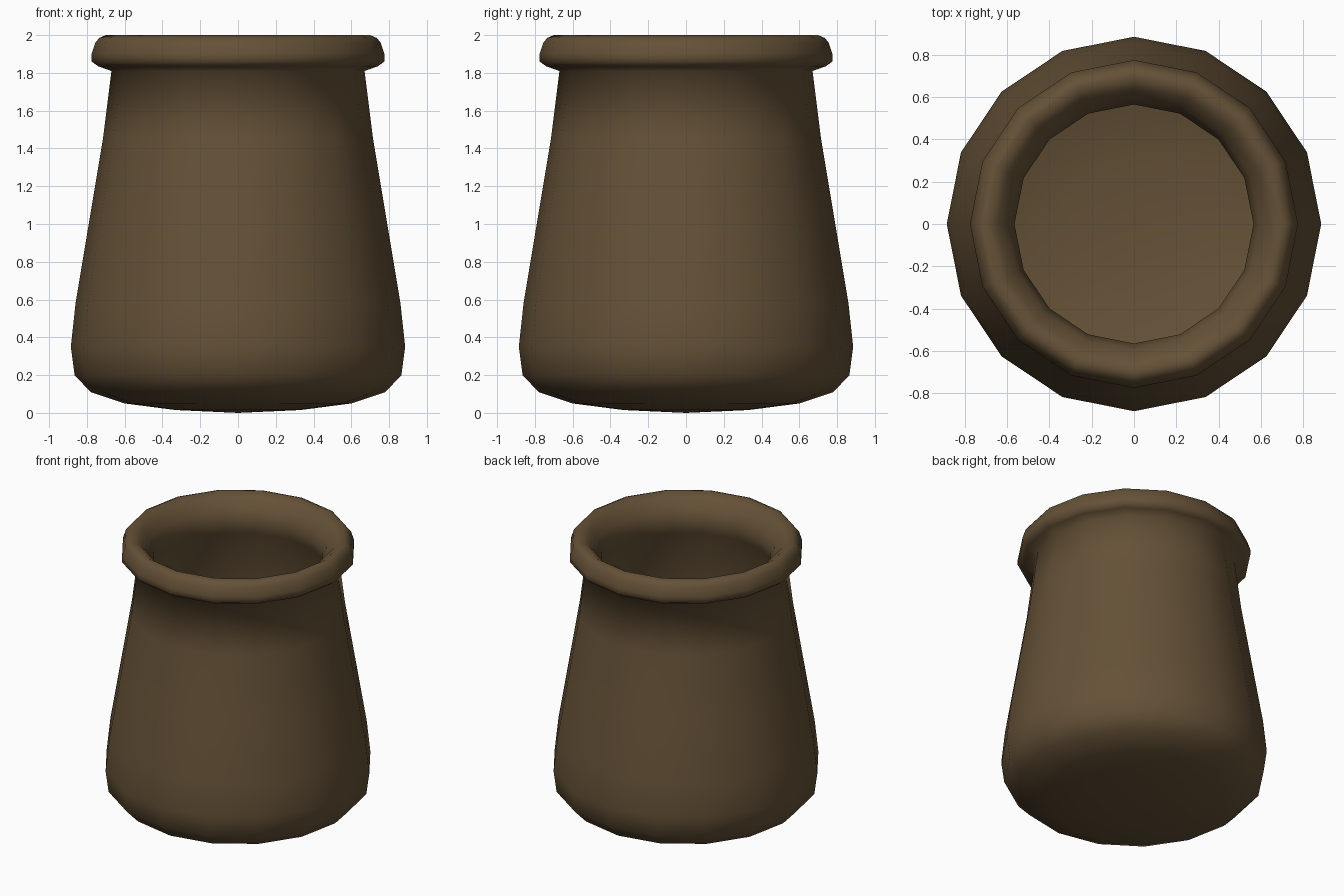
import bpy
import bmesh
from math import cos, sin, tau

cube = bpy.data.objects.get("Cube")
if cube:
    bpy.data.objects.remove(cube, do_unlink=True)

SIDES = 16


def make_material(name, rgb):
    mat = bpy.data.materials.new(name)
    mat.use_nodes = True
    mat.diffuse_color = (*rgb, 1)
    bsdf = mat.node_tree.nodes["Principled BSDF"]
    bsdf.inputs["Base Color"].default_value = (*rgb, 1)
    bsdf.inputs["Roughness"].default_value = 0.8
    return mat


def lathe(name, profile, mat):
    """Revolve (radius, height) points; zero-radius ends become poles."""
    bm = bmesh.new()
    rings = []
    for r, z in profile:
        count = SIDES if r > 0 else 1
        rings.append([bm.verts.new((r * cos(tau * i / SIDES), r * sin(tau * i / SIDES), z))
                      for i in range(count)])
    for a, b in zip(rings, rings[1:]):
        for i in range(SIDES):
            j = (i + 1) % SIDES
            corners = [a[i % len(a)], a[j % len(a)], b[j % len(b)], b[i % len(b)]]
            bm.faces.new(list(dict.fromkeys(corners)))
    bmesh.ops.recalc_face_normals(bm, faces=bm.faces)
    for face in bm.faces:
        face.smooth = True
    mesh = bpy.data.meshes.new(name)
    bm.to_mesh(mesh)
    bm.free()
    mesh.materials.append(mat)
    obj = bpy.data.objects.new(name, mesh)
    bpy.context.collection.objects.link(obj)
    return obj


# Rounded base and tapering outer wall
outer = [(0, 0), (0.33, 0.015), (0.6, 0.05), (0.78, 0.11), (0.865, 0.2),
         (0.885, 0.35), (0.86, 0.58), (0.79, 1.0), (0.715, 1.45), (0.67, 1.81)]
# Rolled lip, over the top and down to the narrow mouth
lip = [(0.74, 1.835), (0.775, 1.86), (0.775, 1.9), (0.755, 1.96), (0.735, 1.985),
       (0.70, 2.0), (0.645, 1.965), (0.595, 1.9), (0.565, 1.82)]
# Hollow inside
inner = [(0.59, 1.74), (0.64, 1.6), (0.68, 1.4), (0.745, 1.0), (0.81, 0.6),
         (0.825, 0.38), (0.80, 0.25), (0.72, 0.16), (0.56, 0.1), (0.31, 0.06), (0, 0.045)]

clay = make_material("brown clay", (0.13, 0.083, 0.038))
lathe("pot", outer + lip + inner, clay)
